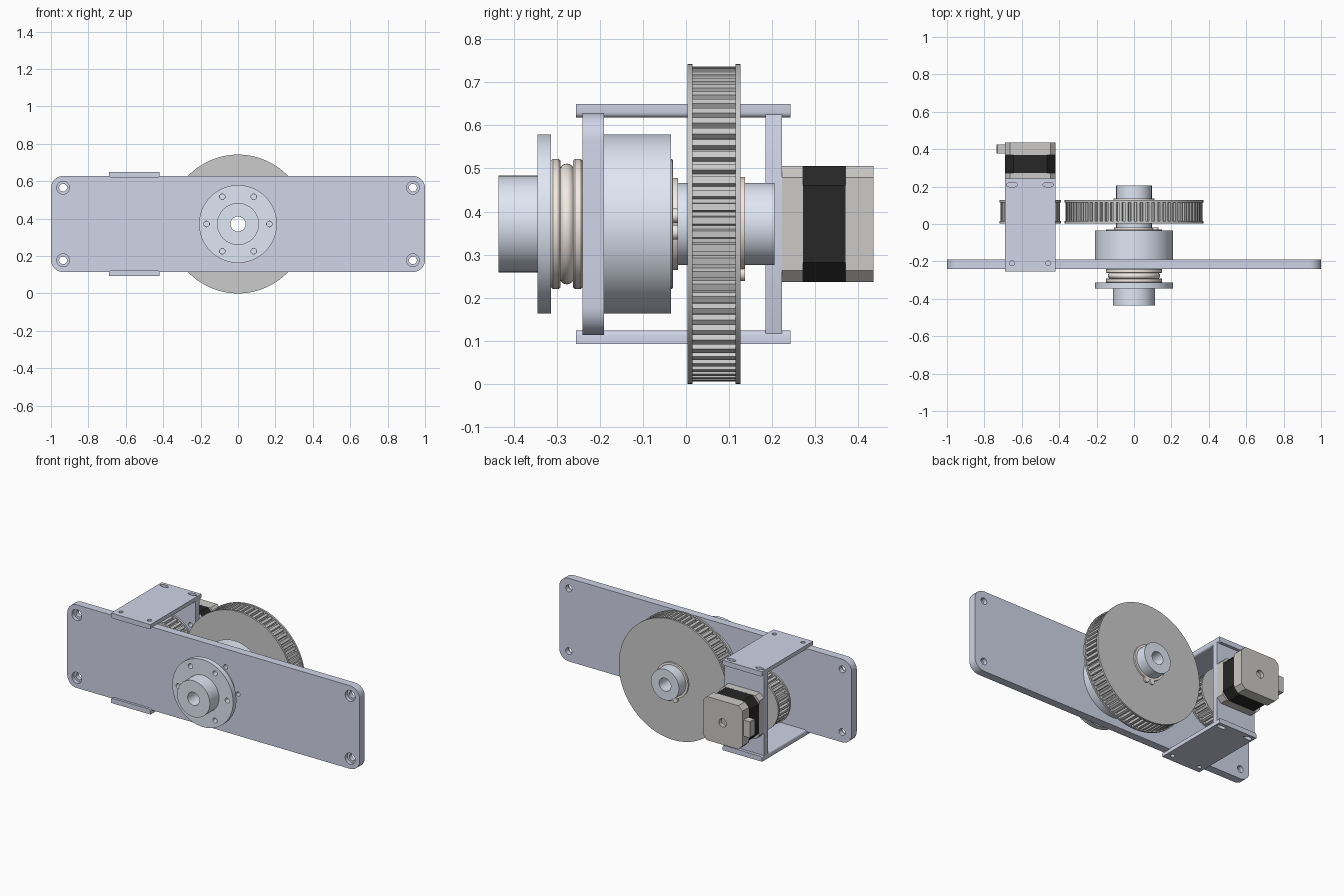
import bpy, bmesh
from math import cos, sin, pi, tau

if "Cube" in bpy.data.objects:
    bpy.data.objects.remove(bpy.data.objects["Cube"])

CZ = 0.371          # height of both axles
MX = -0.555         # motor axle x


def material(name, rgb):
    m = bpy.data.materials.new(name)
    m.diffuse_color = (*rgb, 1)
    m.use_nodes = True
    m.node_tree.nodes["Principled BSDF"].inputs["Base Color"].default_value = m.diffuse_color
    return m


PLATE = material("plate_blue", (0.63, 0.66, 0.80))
STEEL = material("hub_blue", (0.74, 0.80, 0.91))
TAN = material("bearing_tan", (0.90, 0.83, 0.77))
GREY = material("pulley_grey", (0.58, 0.58, 0.57))
ALLOY = material("motor_grey", (0.60, 0.59, 0.57))
BLACK = material("motor_black", (0.02, 0.02, 0.02))


def finish(name, bm, mat, smooth=True):
    bmesh.ops.remove_doubles(bm, verts=bm.verts, dist=1e-5)
    bmesh.ops.recalc_face_normals(bm, faces=bm.faces)
    me = bpy.data.meshes.new(name)
    bm.to_mesh(me)
    bm.free()
    ob = bpy.data.objects.new(name, me)
    bpy.context.collection.objects.link(ob)
    if mat:
        me.materials.append(mat)
    return ob


def add_lathe(bm, profile, a=0, b=CZ, seg=64, axis='y', stretch=1):
    """Revolve a closed (radius, height) loop around an axis through (a, b)."""
    rings = []
    for r, t in profile:
        ring = []
        for i in range(seg if r > 0 else 1):
            u, v = a + stretch * r * cos(tau * i / seg), b + r * sin(tau * i / seg)
            ring.append(bm.verts.new((u, t, v) if axis == 'y' else (u, v, t)))
        rings.append(ring)
    for p, q in zip(rings, rings[1:] + rings[:1]):
        for i in range(seg):
            quad = [p[i % len(p)], p[(i + 1) % len(p)], q[(i + 1) % len(q)], q[i % len(q)]]
            quad = list(dict.fromkeys(quad))
            if len(quad) > 2:
                bm.faces.new(quad)


def rod(r, t0, t1):
    return [(0, t0), (r, t0), (r, t1), (0, t1)]


def tube(r, R, t0, t1, c=0.0):
    if c == 0:
        return [(r, t0), (R, t0), (R, t1), (r, t1)]
    return [(r, t0), (R - c, t0), (R, t0 + c), (R, t1 - c), (R - c, t1), (r, t1)]


def lathe(name, profile, mat, **kw):
    bm = bmesh.new()
    add_lathe(bm, profile, **kw)
    return finish(name, bm, mat)


def prism(name, pts, y0, y1, mat):
    """Extrude an (x, z) outline along y."""
    bm = bmesh.new()
    f = bm.faces.new([bm.verts.new((x, y0, z)) for x, z in pts])
    ext = bmesh.ops.extrude_face_region(bm, geom=[f])['geom']
    bmesh.ops.translate(bm, vec=(0, y1 - y0, 0),
                        verts=[v for v in ext if isinstance(v, bmesh.types.BMVert)])
    return finish(name, bm, mat)


def rrect(cx, cz, w, h, r, n=6):
    """Rounded rectangle outline; n=1 gives chamfers."""
    pts = []
    for k, (sx, sz) in enumerate([(1, 1), (-1, 1), (-1, -1), (1, -1)]):
        for i in range(n + 1):
            a = pi / 2 * (k + i / n)
            pts.append((cx + sx * (w / 2 - r) + r * cos(a), cz + sz * (h / 2 - r) + r * sin(a)))
    return pts


def cut(ob, holes):
    """Boolean away a list of (profile, kwargs) revolved holes."""
    bm = bmesh.new()
    for profile, kw in holes:
        add_lathe(bm, profile, **kw)
    cutter = finish("cutter", bm, None)
    mod = ob.modifiers.new("holes", 'BOOLEAN')
    mod.operation, mod.solver, mod.object = 'DIFFERENCE', 'EXACT', cutter
    bpy.context.view_layer.objects.active = ob
    bpy.ops.object.modifier_apply(modifier=mod.name)
    bpy.data.objects.remove(cutter)


def pulley(name, x, R, teeth, bore):
    """Toothed ring with two thin flanges."""
    bm = bmesh.new()
    outer = []
    for i in range(teeth):
        for f, r in ((0, R - 0.006), (0.5, R - 0.006), (0.6, R - 0.022), (0.9, R - 0.022)):
            outer.append((tau * (i + f) / teeth, r))
    loops = []
    for y, inner in ((0.008, 1), (0.008, 0), (0.122, 0), (0.122, 1)):
        loops.append([bm.verts.new((x + (bore if inner else r) * cos(a), y,
                                    CZ + (bore if inner else r) * sin(a))) for a, r in outer])
    n = len(outer)
    for p, q in zip(loops, loops[1:] + loops[:1]):
        for i in range(n):
            bm.faces.new((p[i], p[(i + 1) % n], q[(i + 1) % n], q[i]))
    finish(name + "_teeth", bm, GREY)
    for side, y in (("front", 0.003), ("rear", 0.115)):
        lathe(f"{name}_{side}_flange", tube(bore, R, y, y + 0.012), GREY, a=x, seg=96)


def bolt_circle(r_hole, r_circle, y0, y1):
    return [(rod(r_hole, y0, y1), dict(a=r_circle * cos(k * pi / 3),
             b=CZ + r_circle * sin(k * pi / 3), seg=20)) for k in range(6)]


def clip_ring(name, R, y0, y1, gap_angle):
    """Retaining ring with two small ears either side of its gap."""
    lathe(name, tube(0.09, R - 0.008, y0, y1), TAN)
    for s in (-1, 1):
        a = gap_angle + s * 0.17
        lathe(f"{name}_ear", rod(0.017, y0, y1), TAN, a=R * cos(a), b=CZ + R * sin(a), seg=20)


# Main plate with counterbored corner holes, bolt circle and axle bore
plate = prism("main_plate", rrect(0, CZ, 2, 0.514, 0.065, 8), -0.24, -0.19, PLATE)
bore_holes = [([(0, -0.25), (0.034, -0.25), (0.034, -0.218), (0.021, -0.218), (0.021, -0.18), (0, -0.18)],
               dict(a=sx * 0.935, b=CZ + sz * 0.194, seg=32)) for sx in (-1, 1) for sz in (-1, 1)]
bore_holes += bolt_circle(0.014, 0.168, -0.25, -0.18) + [(rod(0.1, -0.25, -0.18), {})]
cut(plate, bore_holes)

# Flanged hollow axle running through everything
axle = lathe("flanged_axle", [(0.04, -0.435), (0.112, -0.435), (0.112, -0.345), (0.208, -0.345),
                              (0.208, -0.313), (0.095, -0.313), (0.095, 0.205), (0.04, 0.205)], STEEL)
cut(axle, bolt_circle(0.015, 0.168, -0.36, -0.30))

# Thrust bearing: two washers around a rounded cage
for side, y in (("front", -0.313), ("rear", -0.262)):
    lathe(f"thrust_washer_{side}", tube(0.094, 0.151, y, y + 0.022, 0.004), TAN)
lathe("thrust_cage", [(0.123 + 0.017 * cos(tau * i / 16), -0.2765 + 0.017 * sin(tau * i / 16))
                      for i in range(16)], TAN)

# Bearing housing, its bearing and the retaining rings
lathe("bearing_housing", tube(0.13, 0.208, -0.19, -0.035), STEEL)
lathe("rear_bearing", tube(0.094, 0.151, -0.10, -0.03, 0.003), TAN)
clip_ring("front_retaining_ring", 0.115, -0.032, -0.019, 0)
clip_ring("rear_retaining_ring", 0.117, 0.127, 0.137, -pi / 2)

# Drive pulleys
pulley("large_pulley", 0, 0.371, 72, 0.09)
pulley("small_pulley", MX, 0.165, 32, 0.016)
lathe("small_pulley_hub", tube(0.015, 0.06, 0.12, 0.165), GREY, a=MX)

# Motor bracket: top and bottom plates with rounded inner edges
slots = [(rod(0.013, -0.1, 0.9), dict(a=MX + sx * 0.097, b=y, axis='z', seg=24, stretch=st))
         for sx in (-1, 1) for y, st in ((0.21, 2.2), (-0.21, 1))]
for side, s in (("top", 1), ("bottom", -1)):
    half = [(0.135, 0.278), (-0.135, 0.278)]
    half += [(-0.123 - 0.012 * cos(i * pi / 8), 0.259 - 0.012 * sin(i * pi / 8)) for i in range(5)]
    half += [(0.123 + 0.012 * sin(i * pi / 8), 0.259 - 0.012 * cos(i * pi / 8)) for i in range(5)]
    arm = prism(f"bracket_{side}", [(MX + x, CZ + s * z) for x, z in half], -0.255, 0.242, PLATE)
    cut(arm, slots)
back = prism("motor_mount_plate", rrect(MX, CZ, 0.27, 0.516, 0.006, 2), 0.185, 0.223, PLATE)
cut(back, [(rod(0.075, 0.17, 0.24), dict(a=MX))] +
    [(rod(0.014, 0.17, 0.24), dict(a=MX + sx * 0.099, b=CZ + sz * 0.099, seg=20))
     for sx in (-1, 1) for sz in (-1, 1)])

# Stepper motor
def octagon(c, w=0.27):
    h = w / 2
    return [(MX + x, CZ + z) for x, z in ((h, h - c), (h - c, h), (c - h, h), (-h, h - c),
                                          (-h, c - h), (c - h, -h), (h - c, -h), (h, c - h))]


prism("motor_front_cap", octagon(0.027), 0.223, 0.272, ALLOY)
prism("motor_body", octagon(0.045, 0.269), 0.272, 0.370, BLACK)
cap = prism("motor_rear_cap", octagon(0.027), 0.370, 0.435, ALLOY)
cut(cap, [(rod(0.025, 0.41, 0.45), dict(a=MX, seg=32))])
lathe("motor_pilot", rod(0.07, 0.205, 0.225), ALLOY, a=MX)
lathe("motor_shaft", rod(0.016, -0.01, 0.23), ALLOY, a=MX, seg=32)
prism("motor_connector", rrect(MX - 0.15, CZ, 0.06, 0.10, 0.004, 1), 0.378, 0.424, ALLOY)

# Smooth the round surfaces, keep edges sharp
bpy.ops.object.select_all(action='SELECT')
bpy.context.view_layer.objects.active = plate
bpy.ops.object.shade_smooth_by_angle(angle=pi / 7)
